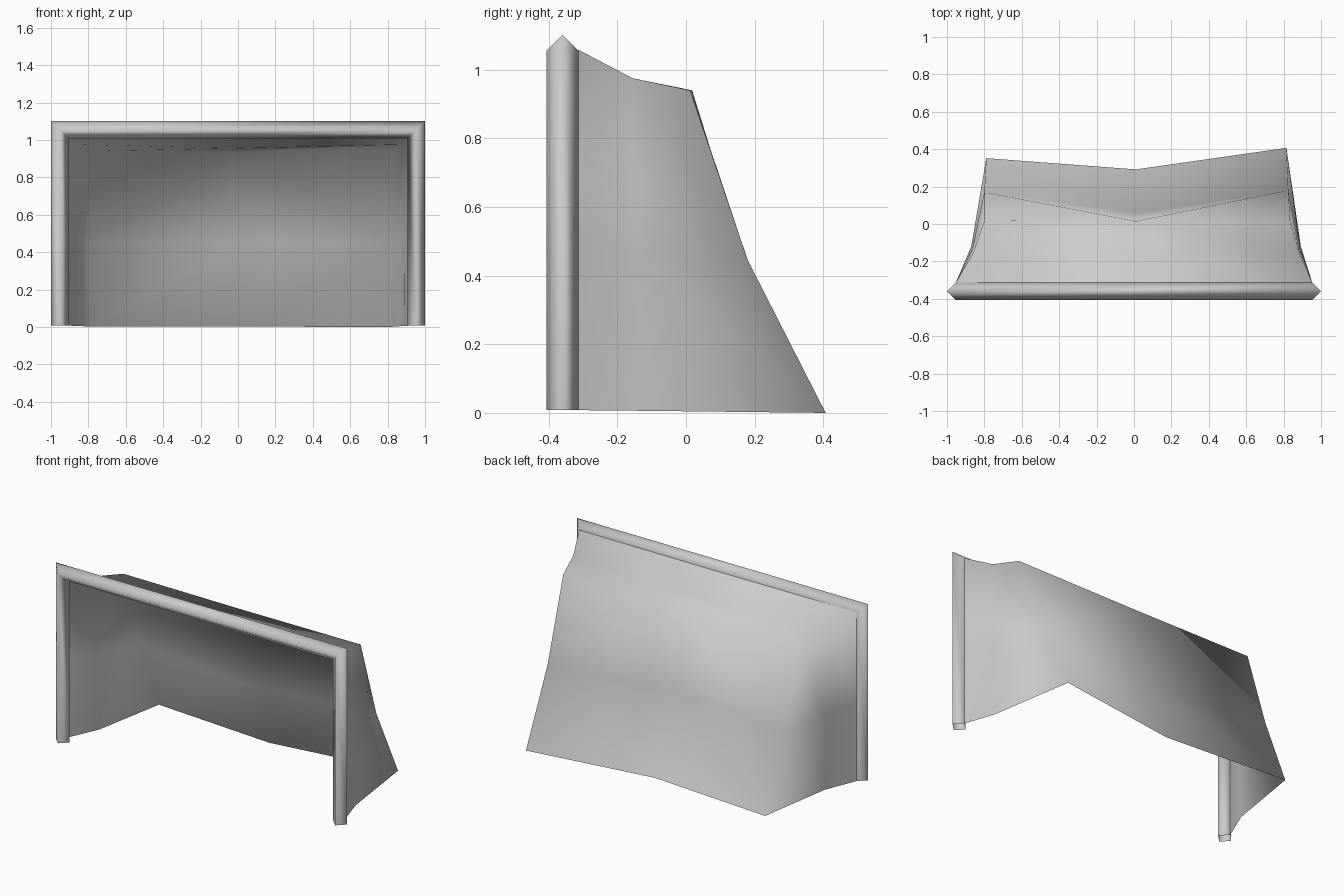
import bpy, bmesh

if "Cube" in bpy.data.objects:
    bpy.data.objects.remove(bpy.data.objects["Cube"])


def make_object(name, bm):
    bmesh.ops.recalc_face_normals(bm, faces=bm.faces)
    mesh = bpy.data.meshes.new(name)
    bm.to_mesh(mesh)
    bm.free()
    obj = bpy.data.objects.new(name, mesh)
    bpy.context.collection.objects.link(obj)
    return obj


# Goal frame: open diamond section swept up, across and down with mitred corners
bm = bmesh.new()
R, CX, CY, TOP, BASE = 0.047, 0.953, -0.36, 1.055, 0.008
section = [(R, 0), (0, R), (-R, 0), (0, -R)]  # (outward, depth)
path = [(-1, BASE, 0), (-1, TOP, 1), (1, TOP, 1), (1, BASE, 0)]
rings = [[bm.verts.new((s * (CX + o), CY + d, z + o * k)) for o, d in section]
         for s, z, k in path]
for a, b in zip(rings, rings[1:]):
    for i in range(4):
        j = (i + 1) % 4
        bm.faces.new((a[i], a[j], b[j], b[i])).smooth = True
make_object("goal_frame", bm)

# Net walls: rows from top to ground, running right post, back, left post
bm = bmesh.new()
rows = [
    [(.953, -.313, 1.058), (.885, -.155, .975), (.835, .012, .94), (.01, .015, .937),
     (-.80, .018, .94), (-.86, -.155, .975), (-.953, -.313, 1.058)],
    [(.953, -.313, .5), (.89, -.14, .47), (.825, .18, .445), (.01, .06, .45),
     (-.80, .17, .45), (-.865, -.135, .47), (-.953, -.313, .5)],
    [(.953, -.313, .008), (.892, -.12, .006), (.815, .407, 0), (.01, .292, .002),
     (-.79, .352, .002), (-.87, -.12, .006), (-.953, -.313, .008)],
]
grid = [[bm.verts.new(p) for p in row] for row in rows]
for r, (up, low) in enumerate(zip(grid, grid[1:])):
    for i in range(6):
        a, b, c, d = up[i], up[i + 1], low[i + 1], low[i]
        # Upper back panels fold from the top centre to the corners
        if r == 0 and i == 2:
            bm.faces.new((a, b, d))
            bm.faces.new((b, c, d))
        else:
            bm.faces.new((a, b, c))
            bm.faces.new((a, c, d))

# Net roof: from the crossbar to the upper back edge
t = grid[0]
front_mid = bm.verts.new((.0, -.313, 1.055))
roof_mid = bm.verts.new((.01, -.15, .955))
for quad in ((t[0], t[1], roof_mid, front_mid), (t[1], t[2], t[3], roof_mid),
             (front_mid, roof_mid, t[5], t[6]), (roof_mid, t[3], t[4], t[5])):
    bm.faces.new(quad)
for f in bm.faces:
    f.smooth = True
make_object("net", bm)
